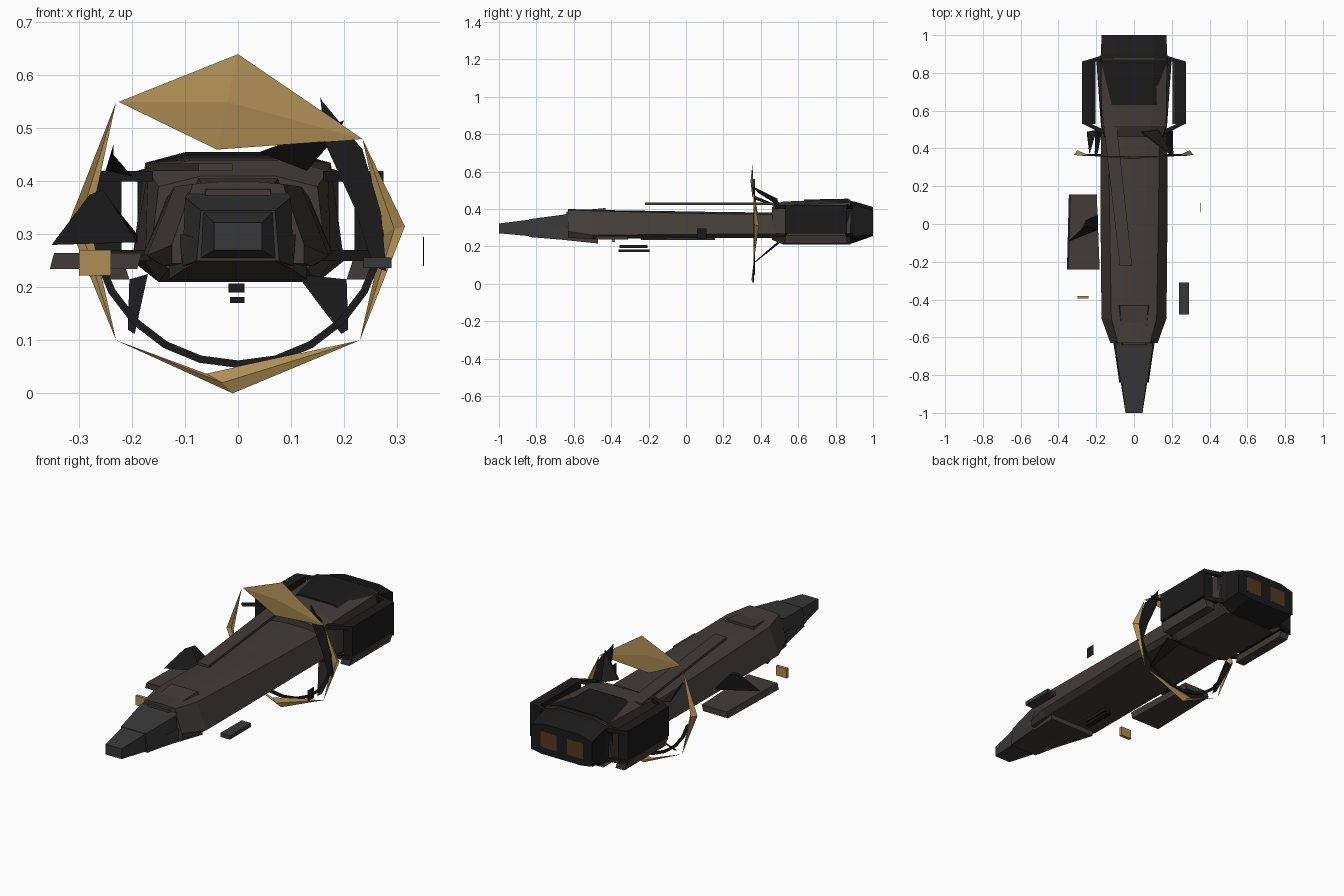
import bpy, bmesh, math


def material(name, rgb):
    m = bpy.data.materials.new(name)
    m.diffuse_color = (*rgb, 1)
    return m


BROWN = material("brown_hull", (0.055, 0.045, 0.04))
BLACK = material("black_plate", (0.012, 0.011, 0.011))
GREY = material("grey_plate", (0.04, 0.04, 0.04))
GOLD = material("gold", (0.42, 0.27, 0.09))
RUST = material("engine_glow", (0.09, 0.04, 0.015))


def make(name, bm, mat):
    bmesh.ops.recalc_face_normals(bm, faces=bm.faces[:])
    me = bpy.data.meshes.new(name)
    bm.to_mesh(me)
    bm.free()
    me.materials.append(mat)
    ob = bpy.data.objects.new(name, me)
    bpy.context.collection.objects.link(ob)
    return ob


def loft(name, rings, mat):
    """Skin equal-length point rings and cap both ends."""
    bm = bmesh.new()
    vs = [[bm.verts.new(p) for p in r] for r in rings]
    n = len(vs[0])
    for a, b in zip(vs, vs[1:]):
        for i in range(n):
            j = (i + 1) % n
            bm.faces.new((a[i], a[j], b[j], b[i]))
    bm.faces.new(vs[0])
    bm.faces.new(vs[-1][::-1])
    return make(name, bm, mat)


def hull(name, sections, mat):
    """Sections: y, then half-profile (x, z) points, mirrored across x."""
    rings = [[(x, y, z) for x, z in half] + [(-x, y, z) for x, z in half[::-1]]
             for y, half in sections]
    return loft(name, rings, mat)


def box(name, x0, x1, y0, y1, z0, z1, mat):
    return loft(name, [[(x0, y, z0), (x1, y, z0), (x1, y, z1), (x0, y, z1)]
                       for y in (y0, y1)], mat)


def plate(name, pts, off, mat):
    """Flat polygon extruded by an offset vector."""
    return loft(name, [pts, [tuple(a + b for a, b in zip(p, off)) for p in pts]], mat)


def facet(name, outline, apex, mat):
    """Faceted shield: outline (x, z, y) fanned to front apex, and a back fan."""
    bm = bmesh.new()
    ring = [bm.verts.new((x, y, z)) for x, z, y in outline]
    for dy in (0, 0.015):
        a = bm.verts.new((apex[0], apex[2] + dy, apex[1]))
        for i in range(len(ring)):
            bm.faces.new((ring[i], ring[(i + 1) % len(ring)], a))
    return make(name, bm, mat)


# Long trapezoid hull with tapered front
hull("main_hull", [
    (-0.63, [(0.125, 0.245), (0.125, 0.28), (0.085, 0.395), (0.03, 0.40)]),
    (-0.50, [(0.14, 0.24), (0.172, 0.26), (0.12, 0.39), (0.05, 0.395)]),
    (0.10, [(0.15, 0.245), (0.178, 0.265), (0.13, 0.375), (0.06, 0.385)]),
    (0.50, [(0.15, 0.245), (0.175, 0.265), (0.135, 0.37), (0.06, 0.38)])], BROWN)

# Chin and nose
hull("chin", [(-0.84, [(0.07, 0.25), (0.07, 0.29)]),
              (-0.66, [(0.10, 0.235), (0.105, 0.30)]),
              (-0.47, [(0.13, 0.215), (0.13, 0.30)])], BROWN)
hull("nose_collar", [(-0.84, [(0.078, 0.25), (0.07, 0.345)]),
                     (-0.65, [(0.105, 0.24), (0.10, 0.37)]),
                     (-0.60, [(0.105, 0.24), (0.09, 0.385)])], GREY)
hull("nose_tip", [(-1.0, [(0.045, 0.27), (0.045, 0.322)]),
                  (-0.84, [(0.07, 0.255), (0.065, 0.342)]),
                  (-0.75, [(0.07, 0.255), (0.06, 0.355)])], GREY)
hull("canopy", [(-0.64, [(0.065, 0.36), (0.06, 0.385)]),
                (-0.43, [(0.085, 0.38), (0.075, 0.405)])], BROWN)

# Engine block rising out of the hull
hull("engine_block", [
    (0.46, [(0.13, 0.235), (0.165, 0.26), (0.15, 0.39), (0.07, 0.41)]),
    (0.52, [(0.15, 0.21), (0.175, 0.25), (0.17, 0.42), (0.09, 0.44)]),
    (0.88, [(0.15, 0.21), (0.20, 0.25), (0.175, 0.435), (0.10, 0.45)])], BROWN)
hull("engine_roof", [(0.63, [(0.13, 0.43), (0.10, 0.45)]),
                     (0.87, [(0.175, 0.435), (0.10, 0.455)])], BLACK)
hull("rear_block", [
    (0.86, [(0.13, 0.21), (0.19, 0.25), (0.19, 0.42), (0.10, 0.445)]),
    (0.90, [(0.12, 0.22), (0.175, 0.255), (0.175, 0.42), (0.10, 0.44)]),
    (1.0, [(0.11, 0.255), (0.172, 0.265), (0.172, 0.39), (0.10, 0.41)])], BLACK)

for s, side in ((1, "right"), (-1, "left")):
    # Engine openings, side pods and their braces
    box("exhaust_" + side, s * 0.03, s * 0.12, 0.98, 1.0005, 0.29, 0.37, RUST)
    plate("pod_panel_" + side,
          [(s * 0.275, 0.53, 0.27), (s * 0.275, 0.53, 0.42),
           (s * 0.275, 0.86, 0.42), (s * 0.275, 0.86, 0.27)], (-s * 0.055, 0, 0), BLACK)
    plate("pod_skirt_" + side,
          [(s * 0.255, 0.53, 0.215), (s * 0.27, 0.53, 0.262),
           (s * 0.27, 0.86, 0.262), (s * 0.255, 0.86, 0.215)], (-s * 0.05, 0, 0), BROWN)
    for z in (0.25, 0.40):
        plate("front_brace_" + side,
              [(s * 0.16, 0.475, z), (s * 0.27, 0.53, z),
               (s * 0.25, 0.54, z), (s * 0.16, 0.50, z)], (0, 0, 0.02), BLACK)
        plate("rear_brace_" + side,
              [(s * 0.16, 0.895, z), (s * 0.275, 0.86, z),
               (s * 0.25, 0.85, z), (s * 0.16, 0.87, z)], (0, 0, 0.02), BLACK)
    # Triangular lower ring struts
    inner = 0.11 if s > 0 else 0.17
    plate("lower_strut_" + side,
          [(s * inner, 0.49, 0.225), (s * 0.205, 0.49, 0.215),
           (s * 0.208, 0.37, 0.12), (s * 0.195, 0.36, 0.112)], (0, 0.008, 0), BLACK)

# Upper struts, the left one a sliver
plate("upper_strut_right", [(0.04, 0.48, 0.455), (0.20, 0.36, 0.515),
                            (0.19, 0.38, 0.49), (0.13, 0.49, 0.42)], (0, 0.008, 0), BLACK)
plate("upper_strut_left", [(-0.25, 0.48, 0.42), (-0.235, 0.36, 0.47),
                           (-0.235, 0.37, 0.45), (-0.20, 0.49, 0.41)], (0, 0.008, 0), BLACK)

# Broken gold ring: four faceted segments
facet("gold_top", [(-0.225, 0.55, 0.36), (0, 0.64, 0.355), (0.235, 0.48, 0.36),
                   (-0.04, 0.46, 0.355)], (-0.02, 0.55, 0.345), GOLD)
facet("gold_right", [(0.235, 0.48, 0.36), (0.315, 0.315, 0.365), (0.23, 0.10, 0.36),
                     (0.275, 0.30, 0.365)], (0.295, 0.31, 0.375), GOLD)
facet("gold_bottom", [(-0.23, 0.10, 0.36), (-0.01, 0.0, 0.36), (0.23, 0.10, 0.36),
                      (-0.06, 0.037, 0.36)], (-0.03, 0.02, 0.35), GOLD)
facet("gold_left", [(-0.23, 0.55, 0.36), (-0.32, 0.32, 0.365), (-0.23, 0.10, 0.36),
                    (-0.28, 0.32, 0.365)], (-0.30, 0.32, 0.375), GOLD)

# Dark inner arc
arc = [math.radians(a) for a in range(195, 346, 15)]
loft("inner_arc", [[(r * math.cos(a), y, 0.33 + r * math.sin(a))
                    for r, y in ((0.282, 0.36), (0.268, 0.36), (0.268, 0.37), (0.282, 0.37))]
                   for a in arc], BLACK)
loft("inner_arc_right", [[(x0, 0.36, z), (x1, 0.36, z - 0.01), (x1, 0.37, z - 0.01), (x0, 0.37, z)]
                         for x0, x1, z in ((0.155, 0.16, 0.56), (0.165, 0.235, 0.47),
                                           (0.22, 0.27, 0.35), (0.255, 0.28, 0.24))], BLACK)

# Loose skewed plates around the hull
plate("spine_plate", [(-0.075, -0.22, 0.42), (-0.01, -0.22, 0.42),
                      (-0.10, 0.60, 0.42), (-0.17, 0.60, 0.42)], (0, 0, 0.014), BROWN)
plate("left_wing", [(-0.355, -0.24, 0.235), (-0.19, -0.24, 0.235),
                    (-0.205, 0.155, 0.235), (-0.345, 0.155, 0.235)], (0.008, 0, 0.03), BROWN)
loft("left_fin", [[(-0.352, -0.095, 0.28), (-0.19, -0.03, 0.285), (-0.19, 0.05, 0.30)],
                  [(-0.28, -0.03, 0.375), (-0.255, -0.01, 0.385), (-0.255, 0.02, 0.38)]], BLACK)
box("gold_tab", -0.30, -0.24, -0.395, -0.38, 0.222, 0.27, GOLD)
box("right_slat", 0.237, 0.29, -0.48, -0.31, 0.236, 0.256, GREY)
box("right_blade", 0.349, 0.351, 0.06, 0.11, 0.24, 0.295, BLACK)
box("belly_slat_upper", -0.018, 0.012, -0.355, -0.205, 0.19, 0.207, BLACK)
box("belly_slat_lower", -0.015, 0.012, -0.36, -0.195, 0.17, 0.182, BLACK)
